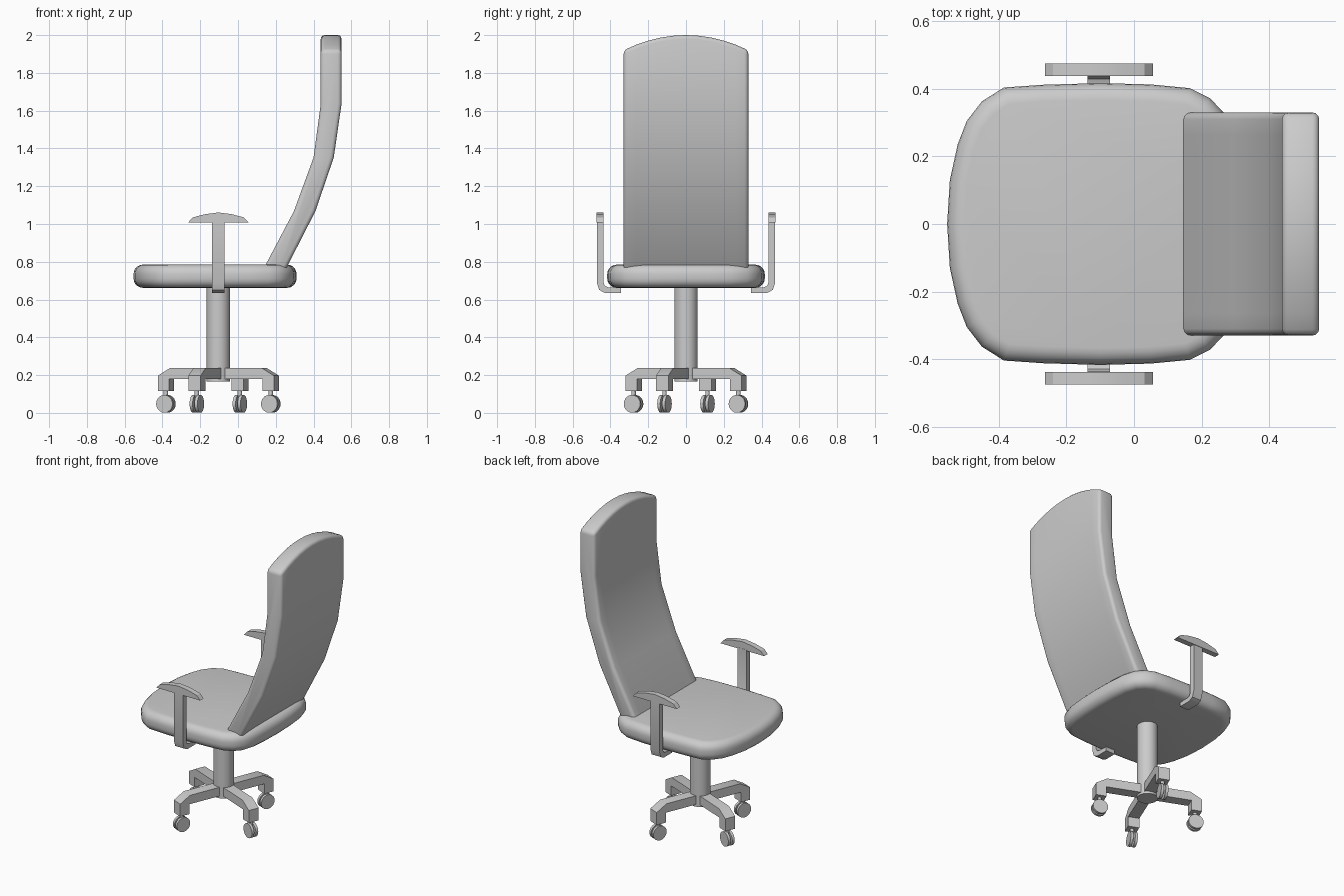
import bpy, bmesh, math
from mathutils import Matrix, Vector

if "Cube" in bpy.data.objects:
    bpy.data.objects.remove(bpy.data.objects["Cube"])

CX = -0.104  # x of the column and armrests


def finish(name, bm, bevel=0.0, segments=2, limit=35):
    """Round the hard edges, then turn the bmesh into a shaded object."""
    bmesh.ops.recalc_face_normals(bm, faces=bm.faces)
    if bevel:
        hard = [e for e in bm.edges if e.calc_face_angle(0) > math.radians(limit)]
        bmesh.ops.bevel(bm, geom=hard, offset=bevel, segments=segments,
                        profile=0.5, affect='EDGES', clamp_overlap=True)
    mesh = bpy.data.meshes.new(name)
    bm.to_mesh(mesh)
    bm.free()
    obj = bpy.data.objects.new(name, mesh)
    bpy.context.collection.objects.link(obj)
    bpy.ops.object.select_all(action='DESELECT')
    bpy.context.view_layer.objects.active = obj
    obj.select_set(True)
    bpy.ops.object.shade_smooth_by_angle(angle=math.radians(32))
    return obj


def loft(name, rings, **kw):
    """Skin a row of equal closed rings and cap both ends."""
    bm = bmesh.new()
    rows = [[bm.verts.new(p) for p in ring] for ring in rings]
    n = len(rows[0])
    for a, b in zip(rows, rows[1:]):
        for i in range(n):
            j = (i + 1) % n
            bm.faces.new((a[i], a[j], b[j], b[i]))
    bm.faces.new(rows[0])
    bm.faces.new(rows[-1])
    return finish(name, bm, **kw)


def cylinder(name, radius, depth, matrix, sides):
    bm = bmesh.new()
    bmesh.ops.create_cone(bm, cap_ends=True, segments=sides, radius1=radius,
                          radius2=radius, depth=depth, matrix=matrix)
    return finish(name, bm)


# Seat cushion: half outline mirrored, rim rounded
half = [(-0.553, 0.0), (-0.545, 0.13), (-0.522, 0.235), (-0.495, 0.305), (-0.45, 0.363),
        (-0.385, 0.404), (-0.27, 0.412), (-0.10, 0.417), (0.05, 0.413), (0.165, 0.402),
        (0.225, 0.372), (0.27, 0.325), (0.296, 0.24), (0.306, 0.13), (0.31, 0.0)]
outline = half + [(x, -y) for x, y in half[-2:0:-1]]
loft("seat", [[(x, y, z) for x, y in outline] for z in (0.662, 0.785)],
     bevel=0.05, segments=5)

# Backrest: bent side profile swept across y under an arched top
front = [(0.102, 0.70), (0.296, 1.068), (0.40, 1.352), (0.438, 1.635)]
rear = [(0.548, 1.635), (0.507, 1.352), (0.41, 1.068), (0.222, 0.70)]
rings = []
for k in range(-5, 6):
    t = k / 5
    top = 2.0 - 0.08 * t * t
    prof = front + [(0.438, top), (0.548, top)] + rear
    rings.append([(x, 0.33 * t, z) for x, z in prof])
loft("backrest", rings, bevel=0.02, segments=3)

# Armrests: bent support strip and pad on each side
strip = [(0.472, 1.015), (0.472, 0.69), (0.459, 0.651), (0.43, 0.635), (0.343, 0.635),
         (0.343, 0.664), (0.41, 0.664), (0.429, 0.672), (0.437, 0.69), (0.437, 1.015)]
pad = [(-0.16, 1.008), (-0.135, 1.035), (-0.07, 1.052), (0, 1.061), (0.07, 1.052),
       (0.135, 1.035), (0.16, 1.008)]
for side, s in (("left", 1), ("right", -1)):
    loft(f"arm_support_{side}",
         [[(CX + dx, s * y, z) for y, z in strip] for dx in (-0.033, 0.033)])
    loft(f"arm_pad_{side}", [[(CX + x, s * y, z) for x, z in pad] for y in (0.438, 0.475)])

# Central column
cylinder("column", 0.062, 0.525, Matrix.Translation((CX, 0, 0.4275)), 32)

# Four base legs with twin-wheel casters
leg = [(0.0, 0.18), (0.267, 0.18), (0.267, 0.115), (0.332, 0.115), (0.332, 0.197),
       (0.262, 0.238), (0.0, 0.238)]
for k in range(4):
    turn = Matrix.Translation((CX, 0, 0)) @ Matrix.Rotation(math.radians(90 * k - 22.3), 4, 'Z')
    loft(f"base_leg_{k + 1}",
         [[turn @ Vector((r, w, z)) for r, z in leg] for w in (-0.035, 0.035)])
    cylinder(f"caster_stem_{k + 1}", 0.012, 0.08,
             turn @ Matrix.Translation((0.30, 0, 0.085)), 12)
    for name, w in (("a", -0.014), ("b", 0.014)):
        cylinder(f"caster_wheel_{k + 1}{name}", 0.047, 0.017,
                 turn @ Matrix.Translation((0.30, w, 0.048))
                 @ Matrix.Rotation(math.pi / 2, 4, 'X'), 20)
    cylinder(f"caster_axle_{k + 1}", 0.012, 0.03,
             turn @ Matrix.Translation((0.30, 0, 0.048))
             @ Matrix.Rotation(math.pi / 2, 4, 'X'), 12)
